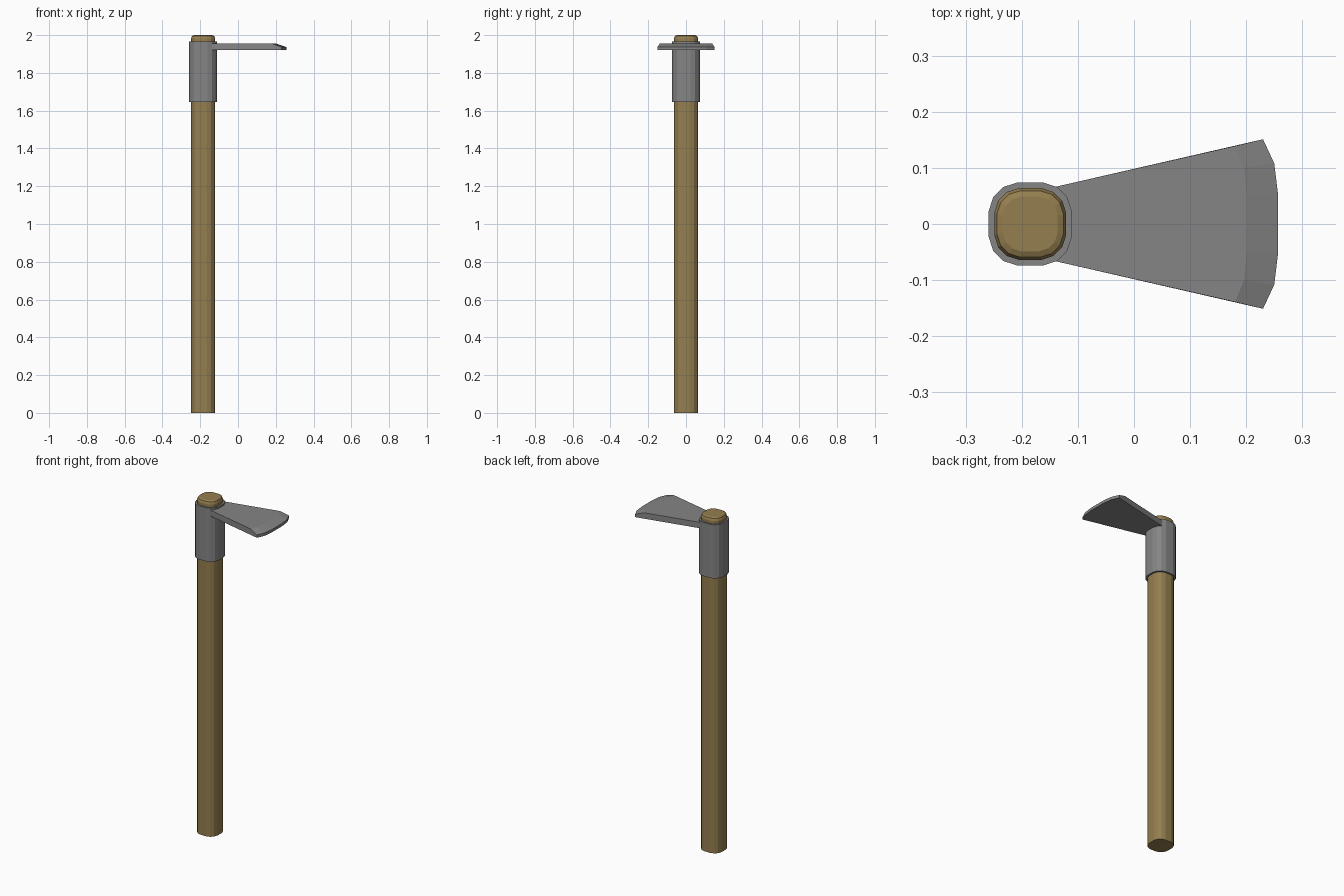
import bpy

if "Cube" in bpy.data.objects:
    bpy.data.objects.remove(bpy.data.objects["Cube"])

SHAFT_X = -0.185


def material(name, color):
    m = bpy.data.materials.new(name)
    m.diffuse_color = (*color, 1.0)
    m.use_nodes = True
    m.node_tree.nodes["Principled BSDF"].inputs["Base Color"].default_value = m.diffuse_color
    return m


wood = material("wood", (0.30, 0.21, 0.08))
steel = material("steel", (0.235, 0.235, 0.235))


def rounded_square(half, z):
    """Sixteen-sided rounded square ring around the shaft axis."""
    corner = [(1.0, 0.31), (0.89, 0.65), (0.65, 0.89), (0.31, 1.0)]
    ring = []
    for c, s in ((1, 0), (0, 1), (-1, 0), (0, -1)):
        ring += [(SHAFT_X + half * (x * c - y * s), half * (x * s + y * c), z)
                 for x, y in corner]
    return ring


def loft(name, rings, mat, closed=False):
    """Skin matching rings; cap the ends, or join last to first."""
    n = len(rings[0])
    verts = [v for r in rings for v in r]
    faces = []
    for i in range(len(rings) if closed else len(rings) - 1):
        a, b = i * n, (i + 1) % len(rings) * n
        faces += [(a + k, a + (k + 1) % n, b + (k + 1) % n, b + k)
                  for k in range(n)]
    if not closed:
        faces.append(tuple(reversed(range(n))))
        faces.append(tuple(range(len(verts) - n, len(verts))))
    mesh = bpy.data.meshes.new(name)
    mesh.from_pydata(verts, [], faces)
    mesh.materials.append(mat)
    mesh.update()
    obj = bpy.data.objects.new(name, mesh)
    bpy.context.collection.objects.link(obj)
    return obj


# Wooden shaft with a chamfered top
loft("handle", [rounded_square(h, z) for h, z in
                ((0.064, 0), (0.064, 1.982), (0.059, 1.995), (0.049, 2.0))], wood)

# Steel socket tube around the shaft
loft("collar", [rounded_square(h, z) for h, z in
                ((0.074, 1.645), (0.074, 1.965), (0.0635, 1.965), (0.0635, 1.645))],
     steel, closed=True)


# Flared blade: full thickness at the root, ground down to a thin curved edge
def blade_ring(right_half, z_root, z_edge):
    lower = [(x, -y) for x, y in right_half]
    outline = lower + right_half[::-1]
    return [(x, y, z_root if i in (0, len(outline) - 1) else z_edge)
            for i, (x, y) in enumerate(outline)]


root = (-0.15, 0.064)
edge = [root, (0.23, 0.151), (0.25, 0.108), (0.257, 0.05)]
ground = [root, (0.18, 0.139), (0.196, 0.10), (0.201, 0.05)]
loft("blade", [blade_ring(edge, 1.92, 1.92),
               blade_ring(edge, 1.937, 1.937),
               blade_ring(ground, 1.955, 1.955)], steel)
